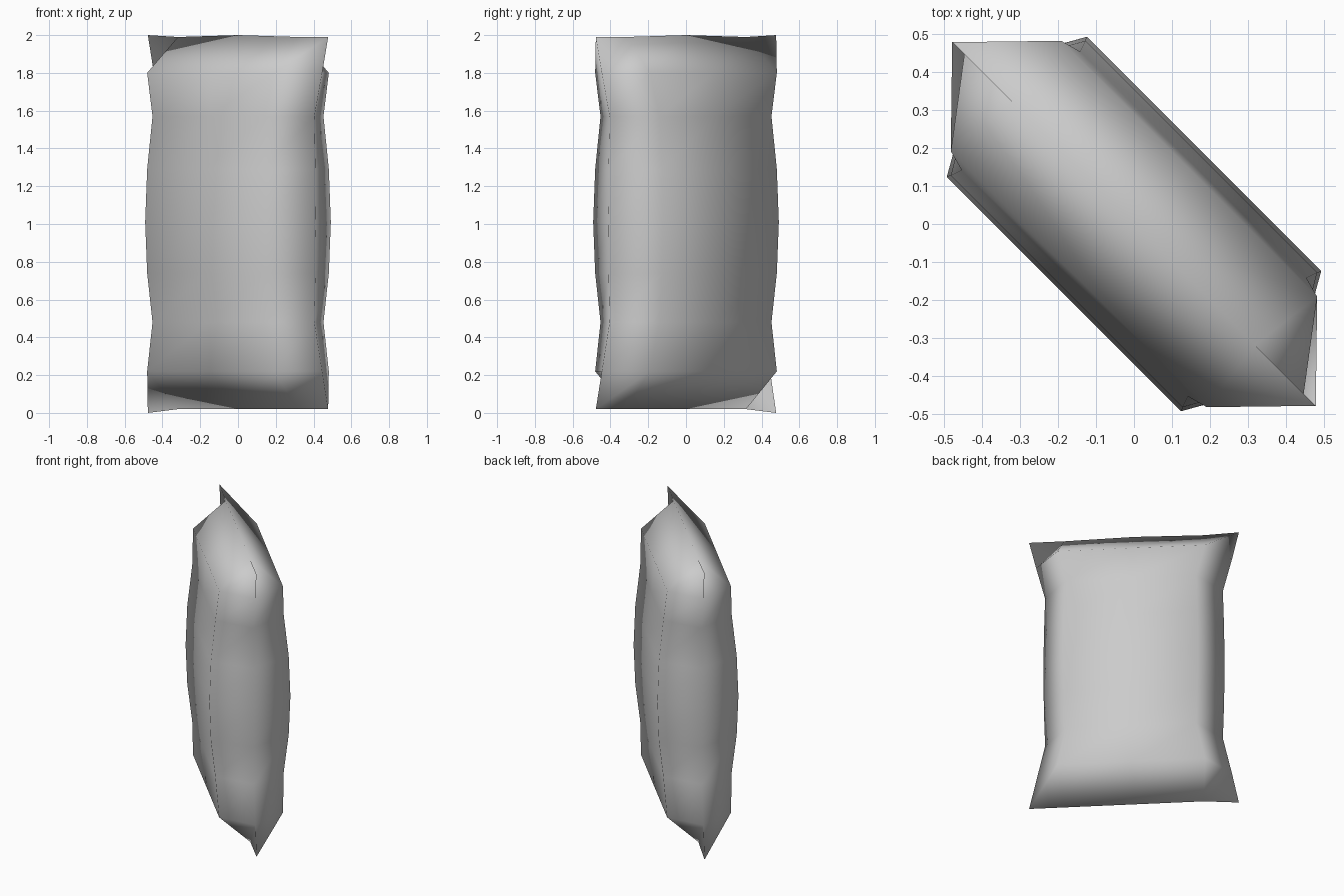
import bpy, bmesh, math
from mathutils import Matrix

cube = bpy.data.objects.get("Cube")
if cube:
    bpy.data.objects.remove(cube, do_unlink=True)

# Single wrapper colour
foil = bpy.data.materials.new("grey_foil")
foil.use_nodes = True
GREY = (0.6, 0.6, 0.6, 1)
foil.diffuse_color = GREY
foil.node_tree.nodes["Principled BSDF"].inputs["Base Color"].default_value = GREY

# Sections: height, half width at the corners, half depth, half width at the side fold
SECTIONS = [
    (0.02, 0.45, 0.0, 0.675),
    (0.22, 0.475, 0.205, 0.63),
    (0.48, 0.42, 0.22, 0.572),
    (0.74, 0.43, 0.25, 0.58),
    (1.01, 0.435, 0.26, 0.583),
    (1.29, 0.43, 0.25, 0.58),
    (1.57, 0.42, 0.22, 0.572),
    (1.80, 0.475, 0.205, 0.63),
    (1.99, 0.45, 0.0, 0.675),
]


def section_ring(bm, z, corner, depth, fold):
    """Eight-point outline of the packet at one height."""
    outline = [(fold, 0), (corner, depth), (0, depth), (-corner, depth),
               (-fold, 0), (-corner, -depth), (0, -depth), (corner, -depth)]
    return [bm.verts.new((u, v, z)) for u, v in outline]


# Pillow-shaped packet, pinched shut at both ends
bm = bmesh.new()
rings = [section_ring(bm, *s) for s in SECTIONS]
for low, high in zip(rings, rings[1:]):
    for i in range(8):
        j = (i + 1) % 8
        bm.faces.new((low[i], low[j], high[j], high[i]))

# One end of each seal reaches slightly further
rings[0][4].co.z = 0.0
rings[-1][4].co.z = 2.0
rings[-1][2].co.z = rings[-1][6].co.z = 2.0

bmesh.ops.remove_doubles(bm, verts=bm.verts, dist=0.0005)
bmesh.ops.recalc_face_normals(bm, faces=bm.faces)

# Turn the packet diagonally
bmesh.ops.rotate(bm, verts=bm.verts, cent=(0, 0, 0),
                 matrix=Matrix.Rotation(math.radians(-45), 3, 'Z'))
for face in bm.faces:
    face.smooth = True

mesh = bpy.data.meshes.new("packet")
bm.to_mesh(mesh)
bm.free()
mesh.materials.append(foil)
packet = bpy.data.objects.new("packet", mesh)
bpy.context.collection.objects.link(packet)
